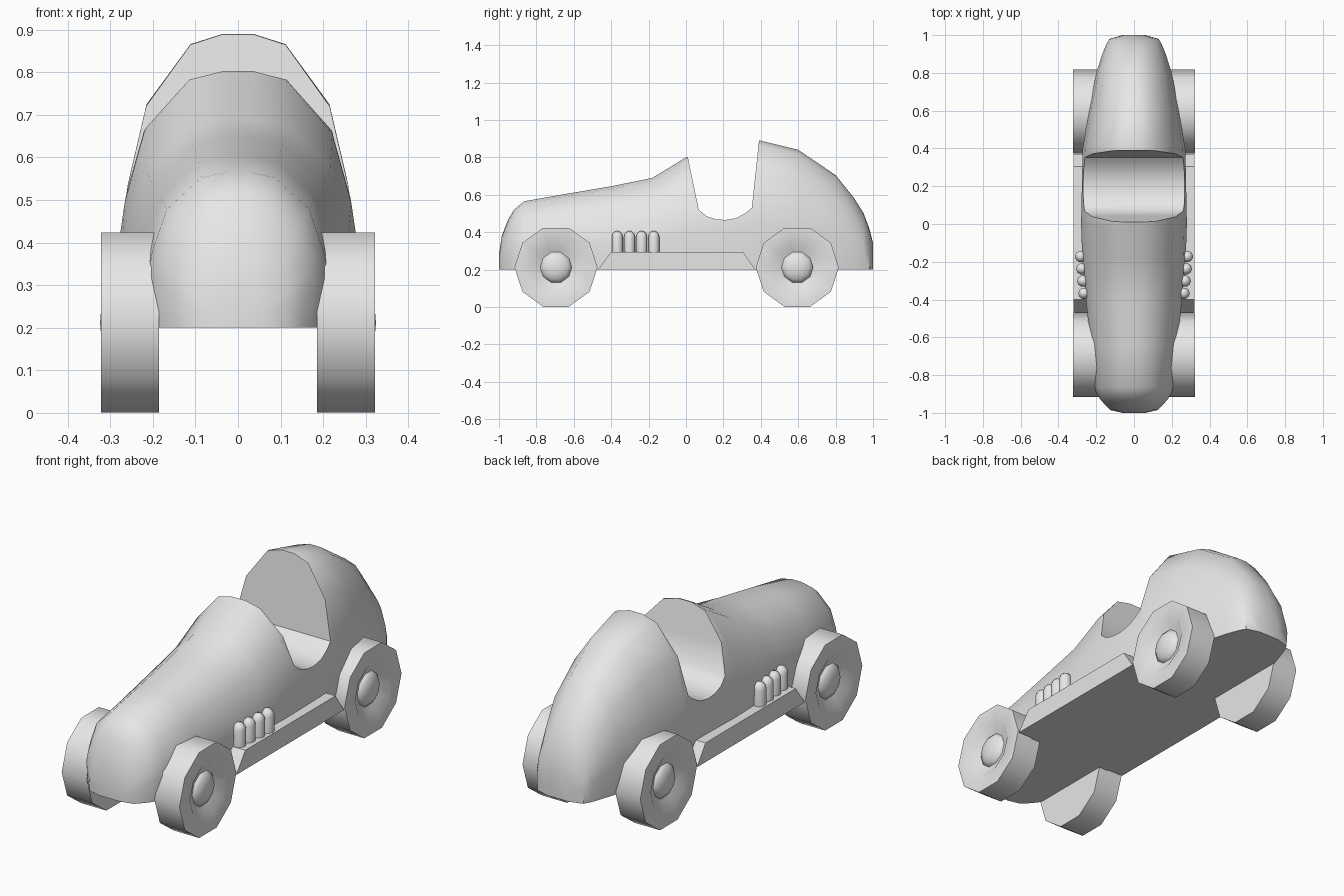
import bpy, bmesh, math
from mathutils import Matrix

cube = bpy.data.objects.get("Cube")
if cube:
    bpy.data.objects.remove(cube, do_unlink=True)

grey = bpy.data.materials.new("plain grey")
grey.use_nodes = True
grey.diffuse_color = (0.8, 0.8, 0.8, 1)
grey.node_tree.nodes["Principled BSDF"].inputs["Base Color"].default_value = (0.8, 0.8, 0.8, 1)


def finish(name, bm, angle=40):
    bmesh.ops.remove_doubles(bm, verts=bm.verts, dist=1e-5)
    bmesh.ops.recalc_face_normals(bm, faces=bm.faces)
    me = bpy.data.meshes.new(name)
    bm.to_mesh(me)
    bm.free()
    me.materials.append(grey)
    ob = bpy.data.objects.new(name, me)
    bpy.context.collection.objects.link(ob)
    smooth(ob, angle)
    return ob


def smooth(ob, angle):
    bpy.ops.object.select_all(action='DESELECT')
    bpy.context.view_layer.objects.active = ob
    ob.select_set(True)
    bpy.ops.object.shade_smooth_by_angle(angle=math.radians(angle))


def loft(bm, rings):
    """Skin a list of closed rings and cap both ends."""
    rows = [[bm.verts.new(p) for p in ring] for ring in rings]
    n = len(rows[0])
    for a, b in zip(rows, rows[1:]):
        for i in range(n):
            j = (i + 1) % n
            bm.faces.new((a[i], a[j], b[j], b[i]))
    bm.faces.new(rows[0])
    bm.faces.new(rows[-1])


def prism(name, profile, x0, x1, angle=40):
    """Extrude a (y, z) profile across x."""
    bm = bmesh.new()
    loft(bm, [[(x, y, z) for y, z in profile] for x in (x0, x1)])
    return finish(name, bm, angle)


def lathe(name, profile, steps, centre, side, axis='X', angle=40):
    """Turn an (offset, radius) profile about the x or z axis."""
    bm = bmesh.new()
    rings = []
    for off, r in profile:
        ring = []
        for i in range(steps):
            a = math.tau * i / steps
            u, v = r * math.cos(a), r * math.sin(a)
            ring.append((side * off, u, v) if axis == 'X' else (u, v, off))
        rings.append(ring)
    loft(bm, rings)
    bm.transform(Matrix.Translation(centre))
    return finish(name, bm, angle)


# Body: one section shape scaled along the length (y, top height, half width)
FLOOR = 0.2
section = [(0.13, 1), (0.41, 0.965), (0.79, 0.76), (0.95, 0.49), (1, 0.33), (0.96, 0)]
stations = [(-1, 0.28, 0.06), (-0.985, 0.38, 0.125), (-0.95, 0.47, 0.16),
            (-0.92, 0.52, 0.185), (-0.865, 0.565, 0.212), (-0.65, 0.603, 0.228),
            (-0.4, 0.645, 0.255), (-0.18, 0.69, 0.274), (0, 0.8, 0.28),
            (0.395, 0.89, 0.272), (0.6, 0.84, 0.238), (0.8, 0.705, 0.2),
            (0.9, 0.58, 0.168), (0.95, 0.5, 0.148), (0.98, 0.42, 0.13), (1, 0.34, 0.06)]
bm = bmesh.new()
rings = []
for y, top, w in stations:
    half = [(w * fx, y, FLOOR + (top - FLOOR) * fz) for fx, fz in section]
    rings.append(half + [(-x, y, z) for x, y, z in reversed(half)])
loft(bm, rings)
body = finish("body", bm)

# Cockpit opening with a rounded seat floor
cutter = prism("cockpit_cutter",
               [(-0.02, 0.95), (0.01, 0.8), (0.068, 0.52), (0.11, 0.485), (0.16, 0.469),
                (0.21, 0.465), (0.27, 0.475), (0.32, 0.503), (0.352, 0.53),
                (0.39, 0.885), (0.397, 0.95)], -0.5, 0.5)
cutter.hide_render = True
mod = body.modifiers.new("cockpit", 'BOOLEAN')
mod.operation = 'DIFFERENCE'
mod.solver = 'EXACT'
mod.object = cutter
bpy.context.view_layer.objects.active = body
bpy.ops.object.modifier_apply(modifier=mod.name)
bpy.data.objects.remove(cutter, do_unlink=True)
smooth(body, 40)

tyre = [(0.185, 0), (0.185, 0.222), (0.322, 0.222), (0.322, 0.14), (0.295, 0.1), (0.295, 0)]
dome = [(0.28, 0.087), (0.295, 0.085), (0.312, 0.066), (0.321, 0.036), (0.324, 0)]
board = [(-0.47, 0.2), (-0.4, 0.295), (0.305, 0.295), (0.37, 0.2)]
pipe = [(0.28, 0.031), (0.375, 0.031), (0.392, 0.026), (0.403, 0.014), (0.407, 0)]

for side, label in ((1, "left"), (-1, "right")):
    # Wheels and hub caps
    for y, end in ((-0.695, "front"), (0.595, "rear")):
        centre = (0, y, 0.212)
        lathe(f"{end}_{label}_wheel", tyre, 10, centre, side)
        lathe(f"{end}_{label}_hub_cap", dome, 10, centre, side, angle=60)
    # Running board
    prism(f"{label}_running_board", board, side * 0.18, side * 0.32, 20)
    # Exhaust pipes standing on the board
    for i in range(4):
        centre = (side * (0.264 + 0.006 * i), -0.367 + 0.065 * i, 0)
        lathe(f"{label}_exhaust_pipe_{i + 1}", pipe, 10, centre, 1, axis='Z', angle=60)
